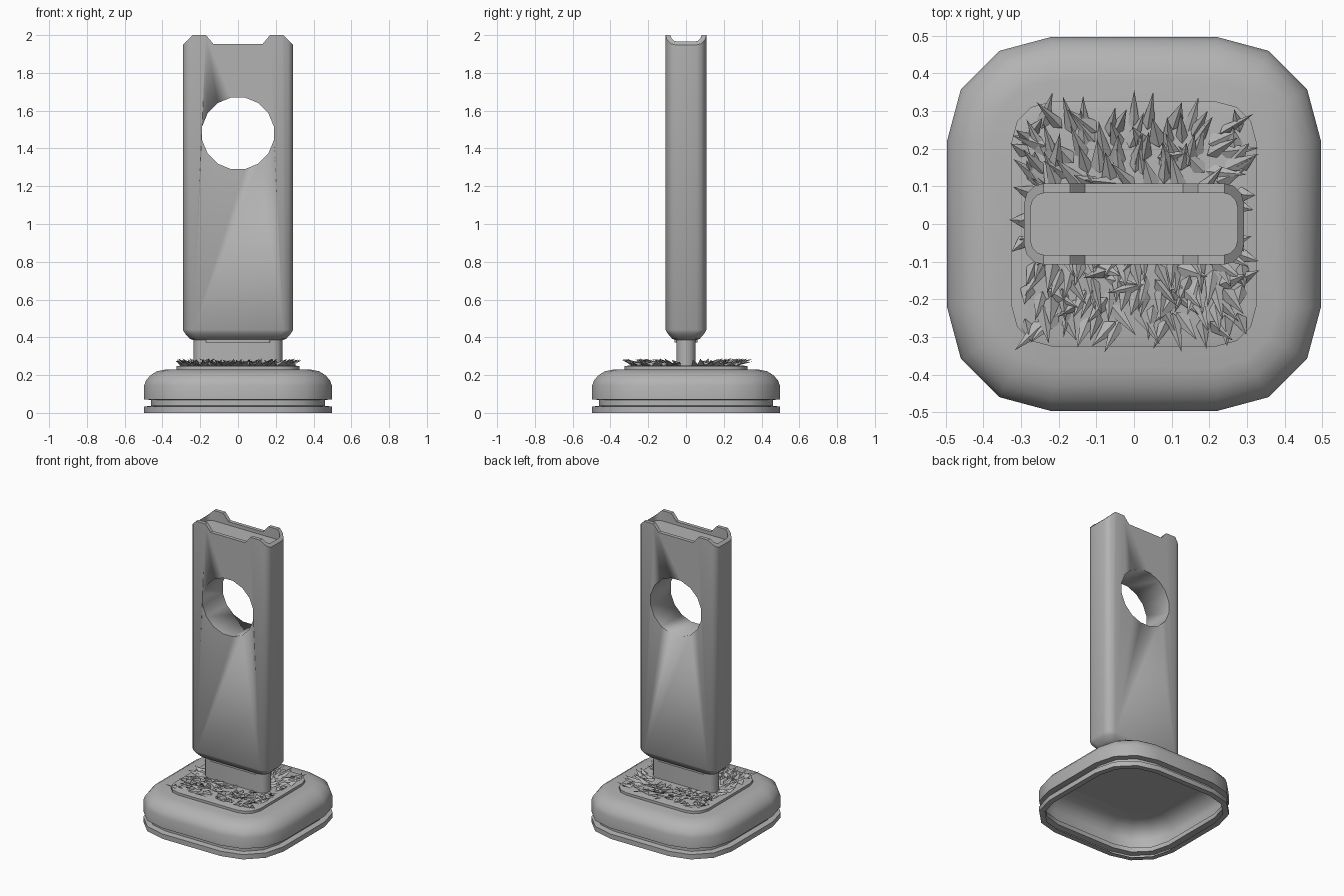
import bpy, bmesh, math, random
from mathutils import Vector

if "Cube" in bpy.data.objects:
    bpy.data.objects.remove(bpy.data.objects["Cube"])

random.seed(7)

grey = bpy.data.materials.new("mid_grey")
grey.diffuse_color = (.45, .45, .45, 1)
grey.use_nodes = True
grey.node_tree.nodes["Principled BSDF"].inputs["Base Color"].default_value = grey.diffuse_color


def ring(hx, hy, r, z, seg=3):
    pts = []
    for q, (sx, sy) in enumerate([(1, 1), (-1, 1), (-1, -1), (1, -1)]):
        for i in range(seg + 1):
            a = math.pi / 2 * (q + i / seg)
            pts.append((sx * (hx - r) + r * math.cos(a), sy * (hy - r) + r * math.sin(a), z))
    return pts


def make(name, bm, smooth=True):
    bmesh.ops.recalc_face_normals(bm, faces=bm.faces)
    me = bpy.data.meshes.new(name)
    bm.to_mesh(me)
    bm.free()
    me.materials.append(grey)
    ob = bpy.data.objects.new(name, me)
    bpy.context.collection.objects.link(ob)
    if smooth:
        bpy.ops.object.select_all(action='DESELECT')
        bpy.context.view_layer.objects.active = ob
        ob.select_set(True)
        bpy.ops.object.shade_smooth_by_angle(angle=math.radians(35))
    return ob


def loft(name, rows, cap_start=True, seg=3):
    bm = bmesh.new()
    loops = [[bm.verts.new(p) for p in ring(*row, seg)] for row in rows]
    for a, b in zip(loops, loops[1:]):
        n = len(a)
        for i in range(n):
            bm.faces.new((a[i], a[(i + 1) % n], b[(i + 1) % n], b[i]))
    if cap_start:
        bm.faces.new(loops[0][::-1])
    bm.faces.new(loops[-1])
    return make(name, bm)


def prism(name, outline, depth, smooth=False):
    bm = bmesh.new()
    f = bm.faces.new([bm.verts.new((x, -depth, z)) for x, z in outline])
    ext = bmesh.ops.extrude_face_region(bm, geom=[f])['geom']
    bmesh.ops.translate(bm, vec=(0, 2 * depth, 0),
                        verts=[v for v in ext if isinstance(v, bmesh.types.BMVert)])
    ob = make(name, bm, smooth)
    ob.hide_render = True
    ob.hide_viewport = True
    return ob


def boolean(ob, cutter, op):
    m = ob.modifiers.new(op.lower(), 'BOOLEAN')
    m.operation, m.solver, m.object = op, 'EXACT', cutter


# hollow pedestal with a groove near the foot
profile = [(.46, 0), (.497, 0), (.497, .033), (.46, .038), (.46, .068), (.497, .072),
           (.497, .145), (.487, .172), (.465, .198), (.43, .22), (.38, .23)]
loft("pedestal", [(h, h, h - .22, z) for h, z in profile], cap_start=False)

# soil plate
loft("soil_plate", [(.325, .325, .105, .228), (.325, .325, .105, .247),
                    (.303, .303, .083, .251)])

# neck and the thin plate under the slab
loft("neck", [(.235, .05, .049, .23), (.235, .05, .049, .40)])
loft("neck_collar", [(.17, .06, .01, .372), (.17, .06, .01, .395)])

# slab with a shallow open recess at the top
slab = loft("slab", [(.235, .05, .04, .385), (.255, .073, .045, .392), (.28, .097, .05, .42),
                     (.292, .108, .053, .44), (.292, .108, .053, 2.0),
                     (.275, .083, .04, 2.0), (.275, .083, .04, 1.93)])
half = [(.33, .2), (.33, 1.91), (.24, 2.0), (.235, 2.01), (.18, 2.01), (.165, 1.995), (.13, 1.953)]
boolean(slab, prism("top_outline_cutter", half + [(-x, z) for x, z in reversed(half)], .3),
        'INTERSECT')

# round window
angles = [math.pi * (2 * i + 1) / 16 for i in range(16)]
boolean(slab, prism("window_cutter",
                    [(.193 * math.cos(a), 1.48 + .193 * math.sin(a)) for a in angles], .3, True),
        'DIFFERENCE')

# grass: broad, low leaning spikes around the neck, spread by jittered grid
bm = bmesh.new()
for i in range(17):
    for j in range(15):
        x = -.28 + .56 * i / 16 + random.uniform(-.015, .015)
        y = -.26 + .52 * j / 14 + random.uniform(-.015, .015)
        if abs(y) < .065 and abs(x) < .25 or random.random() < .12:
            continue
        ang = math.atan2(y * 1.6, x * .6) + random.gauss(0, .55)
        d = Vector((math.cos(ang), math.sin(ang), 0))
        s = Vector((-d.y, d.x, 0))
        edge = abs(x) > .26
        length = random.uniform(.035, .055) if edge else random.uniform(.055, .09)
        w = random.uniform(.015, .024)
        p = Vector((x, y, .25))
        a = bm.verts.new(p + s * w)
        b = bm.verts.new(p - s * w)
        c = bm.verts.new(p - d * .02 + Vector((0, 0, random.uniform(.004, .014))))
        t = bm.verts.new(p + d * length + Vector((0, 0, random.uniform(.02, .04))))
        for f in ((a, b, t), (b, c, t), (c, a, t), (a, c, b)):
            bm.faces.new(f)
make("grass", bm, False)
